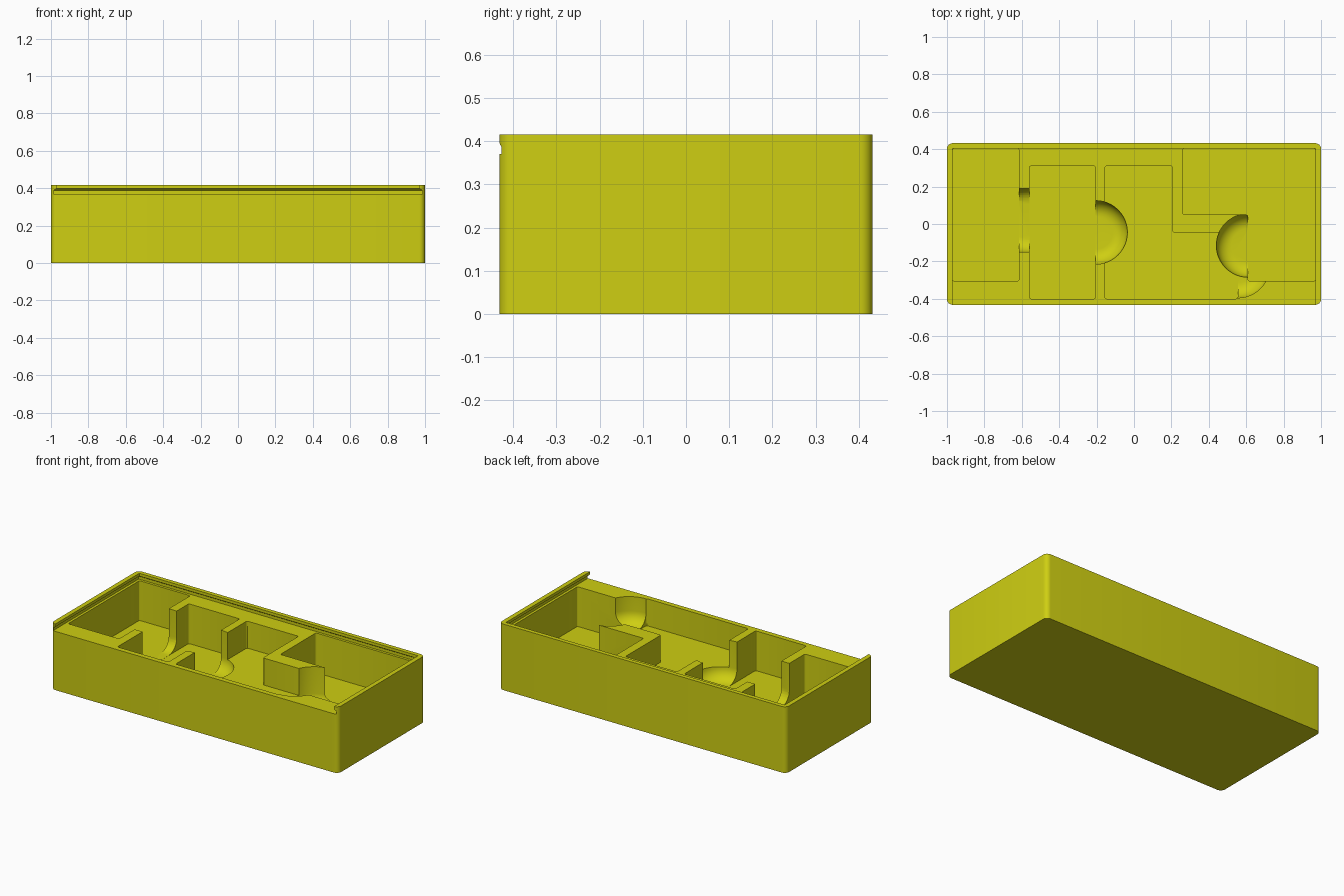
import bpy, bmesh, math
from mathutils import Vector

if "Cube" in bpy.data.objects:
    bpy.data.objects.remove(bpy.data.objects["Cube"])

TOP, LEDGE = 0.416, 0.37          # rim height, height of the lid ledge
LOW, HIGH = 0.12, 0.20            # floors of the deep and the shallow pockets
R, F = 0.17, 0.08                 # finger scoop radius and bottom fillet

mat = bpy.data.materials.new("mustard yellow")
mat.diffuse_color = (0.62, 0.62, 0.006, 1)
mat.use_nodes = True
mat.node_tree.nodes["Principled BSDF"].inputs["Base Color"].default_value = mat.diffuse_color


def make_object(name, bm):
    bmesh.ops.recalc_face_normals(bm, faces=bm.faces)
    mesh = bpy.data.meshes.new(name)
    bm.to_mesh(mesh)
    bm.free()
    ob = bpy.data.objects.new(name, mesh)
    mesh.materials.append(mat)
    bpy.context.collection.objects.link(ob)
    return ob


def rounded(points, r, n=6):
    """Round every right-angled corner of an outline."""
    out = []
    for i, p in enumerate(points):
        p = Vector(p)
        u = (Vector(points[i - 1]) - p).normalized()
        v = (Vector(points[(i + 1) % len(points)]) - p).normalized()
        for k in range(n + 1):
            t = math.pi / 2 * k / n
            out.append(p + r * (u + v) - r * (v * math.cos(t) + u * math.sin(t)))
    return out


def rect(x0, x1, y0, y1):
    return [(x0, y0), (x1, y0), (x1, y1), (x0, y1)]


def loft(name, layers):
    """Closed solid from stacked outlines [(z, points), ...]."""
    bm = bmesh.new()
    loops = [[bm.verts.new((p[0], p[1], z)) for p in pts] for z, pts in layers]
    for a, b in zip(loops, loops[1:]):
        for i in range(len(a)):
            j = (i + 1) % len(a)
            bm.faces.new((a[i], a[j], b[j], b[i]))
    bm.faces.new(loops[0])
    bm.faces.new(loops[-1])
    return make_object(name, bm)


def hull(name, coords):
    bm = bmesh.new()
    for c in coords:
        bm.verts.new(c)
    res = bmesh.ops.convex_hull(bm, input=bm.verts)
    loose = {g for g in res["geom_interior"] + res["geom_unused"]
             if isinstance(g, bmesh.types.BMVert)}
    bmesh.ops.delete(bm, geom=list(loose), context="VERTS")
    return make_object(name, bm)


def scoop_profile(floor, n=8):
    """(radius, z) points: filleted bottom, straight wall."""
    pts = [(R - F + F * math.sin(a), floor + F - F * math.cos(a))
           for a in (math.pi / 2 * k / n for k in range(n + 1))]
    return pts + [(R, 0.5)]


def half_scoop(name, cx, cy, side, floor):
    """Half-round finger scoop that opens away from the given side."""
    coords = []
    for r, z in scoop_profile(floor + 0.0006):
        for k in range(25):
            a = math.pi * (k / 24 - 0.5)
            coords.append((cx + side * r * math.cos(a), cy + r * math.sin(a), z))
        coords += [(cx - side * 0.004, cy + s * r, z) for s in (-1, 1)]
    return hull(name, coords)


# Tray body
tray = loft("tray", [(z, rounded(rect(-1, 1, -0.432, 0.432), 0.03)) for z in (0, TOP)])

# Lid channel with undercut rails, open at the front
cutters = [loft("lid_channel", [(z, rect(-w, w, -0.6, w - 0.566)) for z, w in
                                ((LEDGE, 0.986), (0.388, 0.986), (0.398, 0.971), (0.5, 0.971))])]

# Pockets
pockets = {
    "left_pocket": (LOW, rect(-0.97, -0.615, -0.305, 0.404)),
    "second_pocket": (LOW, rect(-0.56, -0.205, -0.40, 0.31)),
    "middle_pocket": (HIGH, [(-0.155, -0.40), (0.555, -0.40), (0.555, -0.045),
                             (0.205, -0.045), (0.205, 0.31), (-0.155, 0.31)]),
    "right_pocket": (LOW, [(0.61, -0.305), (0.97, -0.305), (0.97, 0.404),
                           (0.26, 0.404), (0.26, 0.05), (0.61, 0.05)]),
}
for name, (floor, pts) in pockets.items():
    cutters.append(loft(name, [(z, rounded(pts, 0.01, 3)) for z in (floor, 0.5)]))

# Finger scoops
cutters += [
    half_scoop("middle_scoop", -0.205, -0.045, 1, LOW),
    half_scoop("right_scoop", 0.61, -0.115, -1, LOW),
    half_scoop("front_scoop", 0.555, -0.225, 1, HIGH),
    hull("left_wall_scoop", [(x, 0.02 + s * r, z) for x in (-0.619, -0.556)
                             for s in (-1, 1) for r, z in scoop_profile(LOW + 0.0006)]),
]

# Cut everything out of the tray
bpy.context.view_layer.objects.active = tray
for c in cutters:
    mod = tray.modifiers.new(c.name, "BOOLEAN")
    mod.operation, mod.solver, mod.object = "DIFFERENCE", "EXACT", c
    bpy.ops.object.modifier_apply(modifier=mod.name)
    bpy.data.objects.remove(c)

bpy.ops.object.select_all(action="DESELECT")
tray.select_set(True)
bpy.ops.object.shade_smooth_by_angle(angle=math.radians(30))
